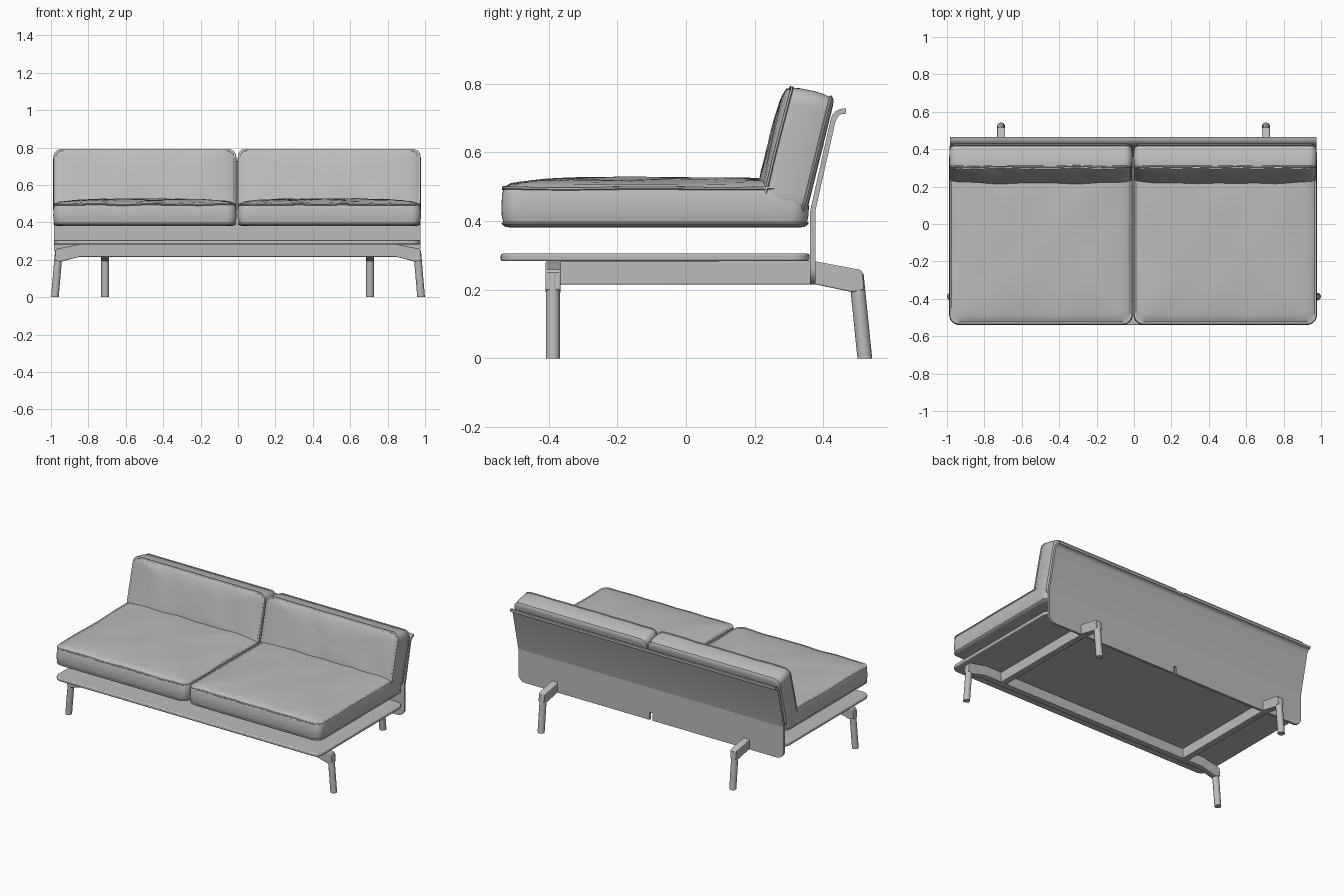
import bpy, bmesh, math
from mathutils import Vector

cube = bpy.data.objects.get("Cube")
if cube:
    bpy.data.objects.remove(cube, do_unlink=True)

grey = bpy.data.materials.new("warm_grey")
grey.use_nodes = True
grey.diffuse_color = (0.5, 0.5, 0.5, 1)
grey.node_tree.nodes["Principled BSDF"].inputs["Base Color"].default_value = (0.5, 0.5, 0.5, 1)

MID = -0.005          # centre line of the upholstery
parts = []


def finish(name, bm):
    bmesh.ops.recalc_face_normals(bm, faces=bm.faces)
    mesh = bpy.data.meshes.new(name)
    bm.to_mesh(mesh)
    bm.free()
    mesh.materials.append(grey)
    ob = bpy.data.objects.new(name, mesh)
    bpy.context.collection.objects.link(ob)
    parts.append(ob)
    return ob


def prism(name, outline, axis, start, end, bevel=0):
    """Extrude a 2D outline along x, y or z."""
    place = {"x": lambda a, b, t: (t, a, b),
             "y": lambda a, b, t: (a, t, b),
             "z": lambda a, b, t: (a, b, t)}[axis]
    bm = bmesh.new()
    rings = [[bm.verts.new(place(a, b, t)) for a, b in outline] for t in (start, end)]
    for ring in rings:
        bm.faces.new(ring)
    n = len(outline)
    for i in range(n):
        j = (i + 1) % n
        bm.faces.new((rings[0][i], rings[0][j], rings[1][j], rings[1][i]))
    ob = finish(name, bm)
    if bevel:
        mod = ob.modifiers.new("soft_edges", "BEVEL")
        mod.width, mod.segments, mod.limit_method = bevel, 3, "ANGLE"
        mod.angle_limit = math.radians(40)
    return ob


def rounded_rect(hx, hy, r, side=1, corner=7):
    """Loop of points round a rectangle, with subdivided straight sides."""
    pts = []
    for k, (sx, sy) in enumerate(((1, 1), (-1, 1), (-1, -1), (1, -1))):
        for i in range(corner + 1):
            a = math.pi / 2 * (k + i / corner)
            pts.append(Vector((sx * (hx - r) + r * math.cos(a),
                               sy * (hy - r) + r * math.sin(a))))
    out = []
    for i, p in enumerate(pts):
        q = pts[(i + 1) % len(pts)]
        steps = side if (q - p).length > r else 1
        out += [p.lerp(q, s / steps) for s in range(steps)]
    return out


def cushion(name, hx, hy, r, thick, dome, place, seed):
    """Soft pad: welted rim, flat underside and domed, slightly rumpled face."""
    base = rounded_rect(hx, hy, r, side=18)
    # (inset, height) up the rim, with raised welts at both seams
    rim = [(0.03, 0), (0.012, 0.002), (0.005, 0.007), (0.001, 0.01), (0.001, 0.014),
           (0.005, 0.017), (0.001, thick * 0.3), (0, thick * 0.5), (0.002, thick * 0.8),
           (0.006, thick - 0.009), (0.002, thick - 0.006), (0.003, thick - 0.001),
           (0.009, thick), (0.013, thick - 0.001)]
    levels = [((hx - i) / hx, (hy - i) / hy, h) for i, h in rim]
    for s in (0.94, 0.88, 0.8, 0.7, 0.58, 0.45, 0.3, 0.15):
        levels.append((s, s, thick + dome * (1 - s ** 4) ** 0.8))

    def rumple(x, y, h):
        lift = max(0, h / thick - 0.3)
        return lift * 0.0028 * (math.sin(17 * x + seed) * math.cos(13 * y - seed)
                                + 0.6 * math.sin(29 * x + 11 * y + 2 * seed))

    bm = bmesh.new()
    rings = []
    for sx, sy, h in levels:
        rings.append([bm.verts.new(place(p.x * sx, p.y * sy, h + rumple(p.x * sx, p.y * sy, h)))
                      for p in base])
    n = len(base)
    for lo, hi in zip(rings, rings[1:]):
        for i in range(n):
            j = (i + 1) % n
            bm.faces.new((lo[i], lo[j], hi[j], hi[i]))
    bm.faces.new(rings[0])
    top = bm.verts.new(place(0, 0, thick + dome + rumple(0, 0, thick)))
    for i in range(n):
        bm.faces.new((rings[-1][i], rings[-1][(i + 1) % n], top))
    return finish(name, bm)


def leg(name, foot, head, radius):
    """Raked round leg with a level foot."""
    bm = bmesh.new()
    bmesh.ops.create_cone(bm, cap_ends=True, segments=24, radius1=radius,
                          radius2=radius, depth=1)
    foot, head = Vector(foot), Vector(head)
    for v in bm.verts:
        t = v.co.z + 0.5
        v.co = Vector((v.co.x, v.co.y, 0)) + foot.lerp(head, t)
    return finish(name, bm)


# Seat and back cushions, one pair per side
up = Vector((0, 0.239, 0.971))
forward = Vector((0, -0.971, 0.239))
back_foot = Vector((0, 0.349, 0.414))
for label, s in (("left", 1), ("right", -1)):
    cx = MID + s * 0.493
    cushion("seat_cushion_" + label, 0.49, 0.448, 0.05, 0.119, 0.026,
            lambda x, y, h, cx=cx: (cx + x, y - 0.09, 0.381 + h), 1.3 + s)
    cushion("back_cushion_" + label, 0.49, 0.18, 0.04, 0.134, 0.022,
            lambda x, y, h, cx=cx: Vector((cx + x, 0, 0)) + back_foot
            + up * (y + 0.18) + forward * h, 2.7 + s)

# Seat platform
plan = [(p.x + MID, p.y - 0.09) for p in rounded_rect(0.98, 0.45, 0.05)]
prism("platform", plan, "z", 0.283, 0.305, bevel=0.006)

# Back panel: upright lower part with rounded corners and a notch
half = [(0.01, 0.265), (0.01, 0.215)]
for i in range(9):
    a = math.pi / 2 * i / 8
    half.append((0.93 + 0.05 * math.sin(a), 0.265 - 0.05 * math.cos(a)))
half.append((0.98, 0.43))
outline = [(MID + x, z) for x, z in half] + [(MID - x, z) for x, z in reversed(half)]
prism("back_panel_lower", outline, "y", 0.362, 0.377)

# Back panel: sloping upper part with a lip curling backwards
front_line = [(0.362, 0.43), (0.42, 0.69), (0.426, 0.708), (0.436, 0.72), (0.45, 0.727), (0.466, 0.728)]
rear_line = [(0.466, 0.713), (0.453, 0.712), (0.444, 0.706), (0.438, 0.695), (0.435, 0.688), (0.377, 0.43)]
prism("back_panel_upper", front_line + rear_line, "x", MID - 0.98, MID + 0.98)

# Front rail with drooping arms at both ends
arm = [(0.85, 0.283), (0.968, 0.259), (0.976, 0.25), (0.981, 0.2), (0.948, 0.19), (0.85, 0.215)]
prism("front_rail", arm + [(-x, z) for x, z in reversed(arm)], "y", -0.409, -0.366, bevel=0.004)

# Side rails running through the back panel, and all four legs
side = [(-0.37, 0.283), (0.375, 0.283), (0.507, 0.258), (0.515, 0.25),
        (0.519, 0.2), (0.484, 0.193), (0.38, 0.215), (-0.37, 0.215)]
for label, s in (("left", 1), ("right", -1)):
    x = MID / 2 + s * 0.708
    prism("side_rail_" + label, side, "x", x - 0.022, x + 0.022, bevel=0.004)
    leg("rear_leg_" + label, (x, 0.521, 0), (x, 0.496, 0.247), 0.0215)
    leg("front_leg_" + label, (s * 0.979, -0.388, 0), (s * 0.958, -0.388, 0.247), 0.0205)

# Smooth shading with sharp creases kept
bpy.ops.object.select_all(action="DESELECT")
for ob in parts:
    ob.select_set(True)
bpy.context.view_layer.objects.active = parts[0]
bpy.ops.object.shade_smooth_by_angle(angle=math.radians(35))
